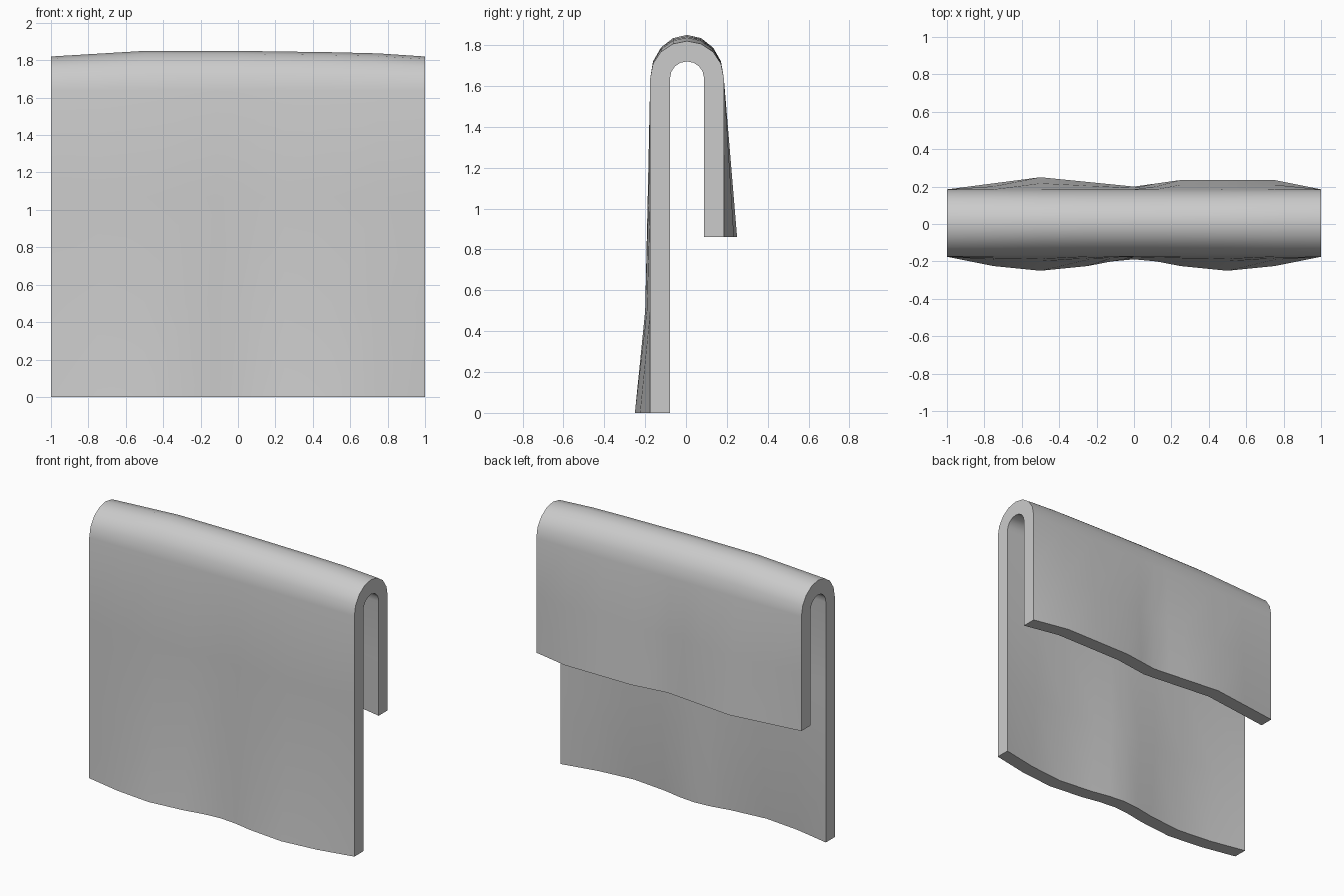
import bpy
import bmesh
import math

cube = bpy.data.objects.get("Cube")
if cube:
    bpy.data.objects.remove(cube, do_unlink=True)

cloth = bpy.data.materials.new("grey_cloth")
cloth.use_nodes = True
GREY = (0.6, 0.6, 0.6, 1)
cloth.diffuse_color = GREY
cloth.node_tree.nodes["Principled BSDF"].inputs["Base Color"].default_value = GREY

# Dimensions of the fold
SPRING = 1.64          # height where the rounded fold begins
BACK_HEM = 0.86        # height of the shorter back flap
MID = 0.005            # depth of the fold centre
OUTER, INNER = 0.18, 0.083
ARC_STEPS = 8

# Ripples along the width: (x, outward bulge)
FRONT_WAVE = [(-1, 0), (-0.75, 0.05), (-0.5, 0.075), (-0.25, 0.05), (-0.12, 0.025),
              (0, 0.014), (0.12, 0.025), (0.25, 0.05), (0.5, 0.075), (0.75, 0.05), (1, 0)]
BACK_WAVE = [(-1, 0), (-0.5, 0.065), (0, 0.015), (0.25, 0.05), (0.75, 0.05), (1, 0)]
CREST = [(-1, 0), (-0.5, 0.03), (0, 0.03), (0.7, 0.02), (1, 0)]


def sample(points, x):
    """Linear interpolation along a list of points."""
    for (x0, a), (x1, b) in zip(points, points[1:]):
        if x <= x1:
            return a + (b - a) * (x - x0) / (x1 - x0)
    return points[-1][1]


def section(x, radius, rise):
    """Hook-shaped line from the front hem, over the fold, to the back hem."""
    front, back, crest = (sample(w, x) for w in (FRONT_WAVE, BACK_WAVE, CREST))
    line = []
    for z, weight in ((0, 1), (0.5, 0.33), (1.07, 0.16)):
        line.append((x, MID - radius - front * weight, z))
    for i in range(ARC_STEPS + 1):
        a = math.pi * i / ARC_STEPS
        line.append((x, MID - radius * math.cos(a),
                     SPRING + (rise + crest) * math.sin(a)))
    for t in (0.5, 1):
        line.append((x, MID + radius + back * t, SPRING + (BACK_HEM - SPRING) * t))
    return line


# Draped cloth: matching outer and inner skins joined along every edge
bm = bmesh.new()
columns = [x for x, _ in FRONT_WAVE]
outer = [[bm.verts.new(p) for p in section(x, OUTER, 0.18)] for x in columns]
inner = [[bm.verts.new(p) for p in section(x, INNER, 0.08)] for x in columns]
rows = len(outer[0])

for skin in (outer, inner):
    for a, b in zip(skin, skin[1:]):
        for j in range(rows - 1):
            bm.faces.new((a[j], b[j], b[j + 1], a[j + 1]))

# Hems at the bottom of both flaps
for i in range(len(columns) - 1):
    for j in (0, rows - 1):
        bm.faces.new((outer[i][j], outer[i + 1][j], inner[i + 1][j], inner[i][j]))

# Side edges
for i in (0, -1):
    for j in range(rows - 1):
        bm.faces.new((outer[i][j], outer[i][j + 1], inner[i][j + 1], inner[i][j]))

bmesh.ops.recalc_face_normals(bm, faces=bm.faces)
mesh = bpy.data.meshes.new("draped_cloth")
bm.to_mesh(mesh)
bm.free()
mesh.materials.append(cloth)
towel = bpy.data.objects.new("draped_cloth", mesh)
bpy.context.collection.objects.link(towel)

bpy.ops.object.select_all(action="DESELECT")
towel.select_set(True)
bpy.context.view_layer.objects.active = towel
bpy.ops.object.shade_smooth_by_angle(angle=math.radians(35))
